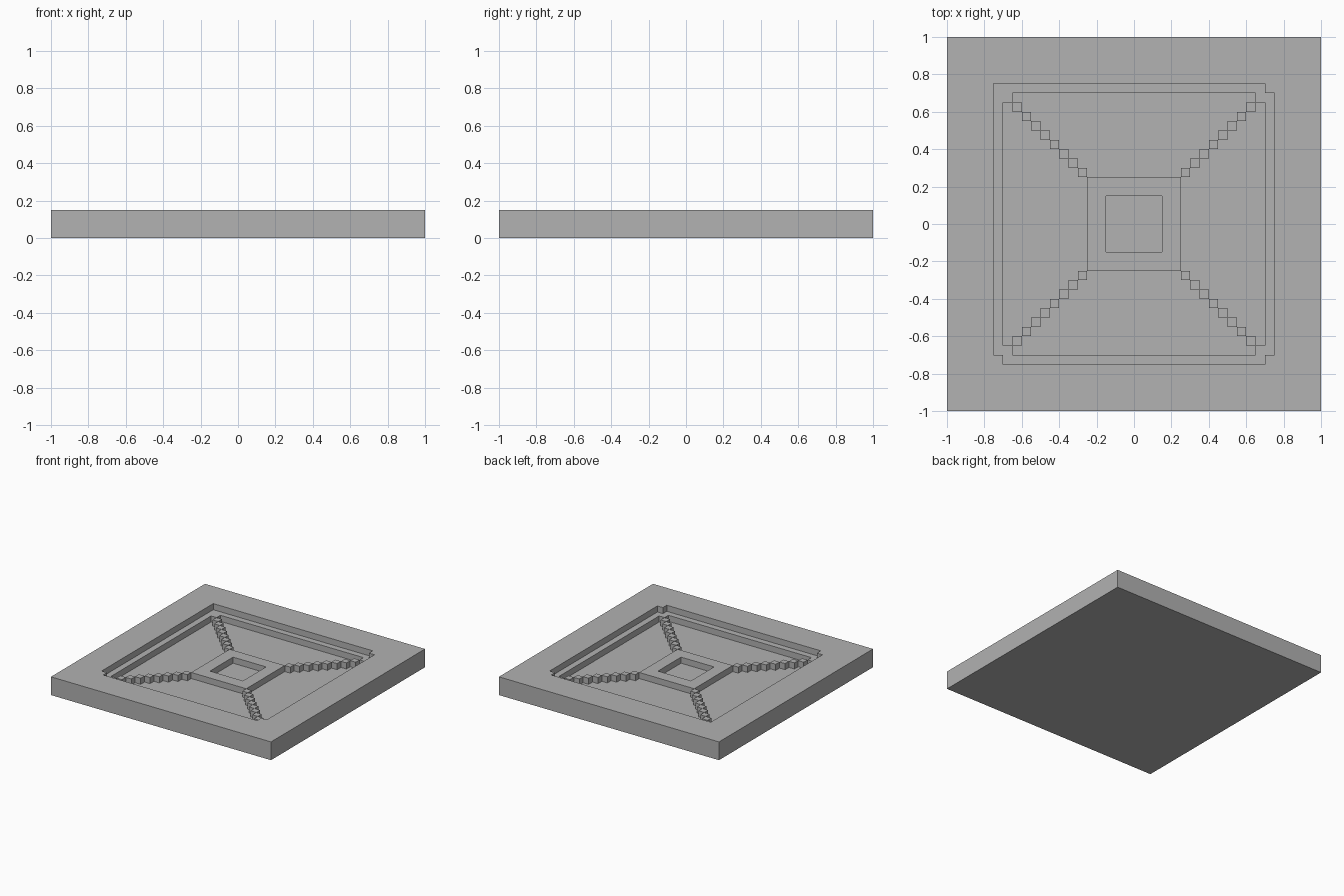
import bpy, bmesh

if "Cube" in bpy.data.objects:
    bpy.data.objects.remove(bpy.data.objects["Cube"], do_unlink=True)

STEP = 0.05                      # one block of the stepped pattern
FLOOR, LEDGE, TOP = STEP, 2 * STEP, 3 * STEP

grey = bpy.data.materials.new("stone_grey")
grey.use_nodes = True
grey.diffuse_color = (0.445, 0.445, 0.445, 1)
grey.node_tree.nodes["Principled BSDF"].inputs["Base Color"].default_value = grey.diffuse_color


def finish(name, bm):
    bmesh.ops.recalc_face_normals(bm, faces=bm.faces)
    mesh = bpy.data.meshes.new(name)
    bm.to_mesh(mesh)
    bm.free()
    mesh.materials.append(grey)
    obj = bpy.data.objects.new(name, mesh)
    bpy.context.collection.objects.link(obj)
    return obj


def square(bm, half, z):
    corners = [(-1, -1), (1, -1), (1, 1), (-1, 1)]
    return [bm.verts.new((x * half, y * half, z)) for x, y in corners]


def add_box(bm, cx, cy, half, z0, z1):
    low, high = ([bm.verts.new((v[0], v[1], z)) for v in
                  [(cx - half, cy - half), (cx + half, cy - half),
                   (cx + half, cy + half), (cx - half, cy + half)]]
                 for z in (z0, z1))
    bm.faces.new(low)
    bm.faces.new(high)
    for i in range(4):
        j = (i + 1) % 4
        bm.faces.new((low[i], low[j], high[j], high[i]))


def frame(name, outer, inner, z0, z1):
    """Square ring with mitred corners."""
    bm = bmesh.new()
    loops = [square(bm, outer, z0), square(bm, outer, z1),
             square(bm, inner, z1), square(bm, inner, z0)]
    for k in range(4):
        a, b = loops[k], loops[(k + 1) % 4]
        for i in range(4):
            j = (i + 1) % 4
            bm.faces.new((a[i], a[j], b[j], b[i]))
    return finish(name, bm)


# Raised rim and the sunken bed inside it
frame("outer_rim", 1, 0.75, 0, TOP)
bm = bmesh.new()
add_box(bm, 0, 0, 0.75, 0, FLOOR)
finish("sunken_bed", bm)

# Ledge inside the rim, and the ring around the central pit
frame("inner_ledge", 0.75, 0.7, FLOOR, LEDGE)
frame("centre_ring", 0.25, 0.15, FLOOR, LEDGE)

# Diagonal ridges of blocks, touching corner to corner
bm = bmesh.new()
for sx in (-1, 1):
    for sy in (-1, 1):
        for i in range(9):
            d = 0.25 + (i + 0.5) * STEP
            add_box(bm, sx * d, sy * d, STEP / 2, FLOOR, LEDGE)
finish("diagonal_ridges", bm)

# Corner blocks at rim height; the back right corner has none
bm = bmesh.new()
for sx, sy in ((1, 1), (1, -1), (-1, -1)):
    add_box(bm, sx * 0.725, sy * 0.725, STEP / 2, LEDGE, TOP)
finish("rim_corner_blocks", bm)
